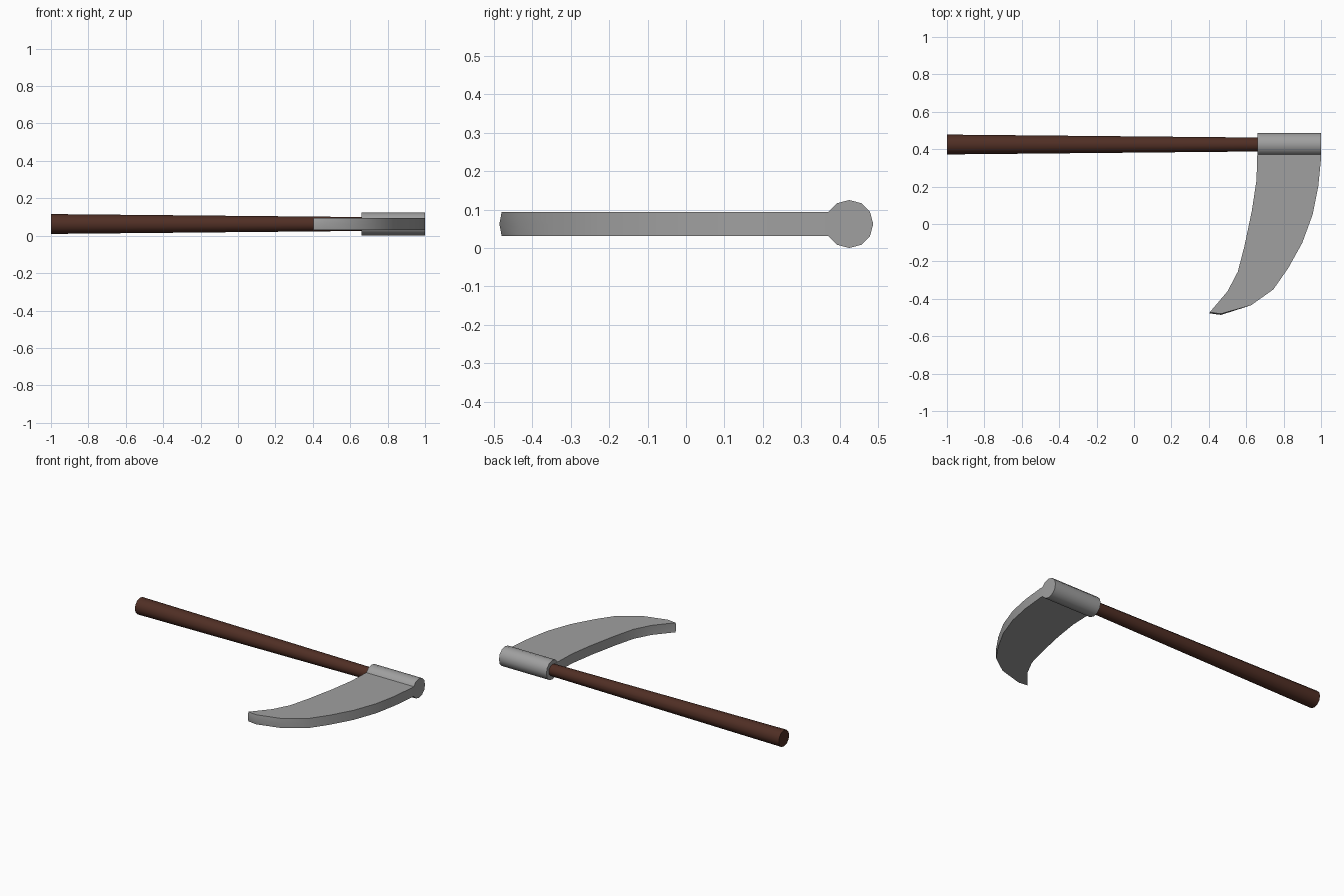
import bpy, bmesh, math

if "Cube" in bpy.data.objects:
    bpy.data.objects.remove(bpy.data.objects["Cube"])

AX_Y, AX_Z = 0.425, 0.0625   # shaft axis


def material(name, rgb):
    m = bpy.data.materials.new(name)
    m.diffuse_color = (*rgb, 1)
    m.use_nodes = True
    m.node_tree.nodes["Principled BSDF"].inputs["Base Color"].default_value = m.diffuse_color
    return m


def finish(ob, mat, angle):
    ob.data.materials.append(mat)
    bpy.ops.object.select_all(action='DESELECT')
    ob.select_set(True)
    bpy.context.view_layer.objects.active = ob
    bpy.ops.object.shade_smooth_by_angle(angle=math.radians(angle))


def x_cylinder(name, x0, x1, r0, r1, mat):
    bpy.ops.mesh.primitive_cone_add(vertices=12, radius1=r0, radius2=r1, depth=x1 - x0,
                                    location=((x0 + x1) / 2, AX_Y, AX_Z),
                                    rotation=(0, math.pi / 2, 0))
    ob = bpy.context.object
    ob.name = name
    finish(ob, mat, 40)


wood = material("dark brown wood", (0.08, 0.028, 0.018))
steel = material("grey steel", (0.35, 0.35, 0.35))

# Tapered shaft and the socket that holds the blade
x_cylinder("handle", -1.0, 0.68, 0.053, 0.037, wood)
x_cylinder("socket", 0.66, 1.0, 0.0625, 0.0625, steel)

# Curved blade: outline in plan, outer edge first, then back up the inner edge
outline = [(1.0, 0.40), (1.0, 0.35), (0.985, 0.20), (0.955, 0.05), (0.90, -0.10),
           (0.825, -0.235), (0.745, -0.35), (0.625, -0.435), (0.465, -0.48), (0.405, -0.472),
           (0.50, -0.36), (0.555, -0.255), (0.59, -0.12), (0.63, 0.07), (0.655, 0.235), (0.66, 0.40)]
bm = bmesh.new()
layers = []
for z, ridge in ((-0.031, 0), (0, 0.006), (0.031, 0)):   # slight ridge along the tip
    layers.append([bm.verts.new((x, y - (ridge if y < -0.47 else 0), AX_Z + z))
                   for x, y in outline])
n = len(outline)
for low, high in zip(layers, layers[1:]):
    for i in range(n):
        j = (i + 1) % n
        bm.faces.new((low[i], low[j], high[j], high[i]))
bm.faces.new(layers[0])
bm.faces.new(layers[-1])
bmesh.ops.recalc_face_normals(bm, faces=bm.faces)
mesh = bpy.data.meshes.new("blade")
bm.to_mesh(mesh)
bm.free()
blade = bpy.data.objects.new("blade", mesh)
bpy.context.collection.objects.link(blade)
finish(blade, steel, 35)
